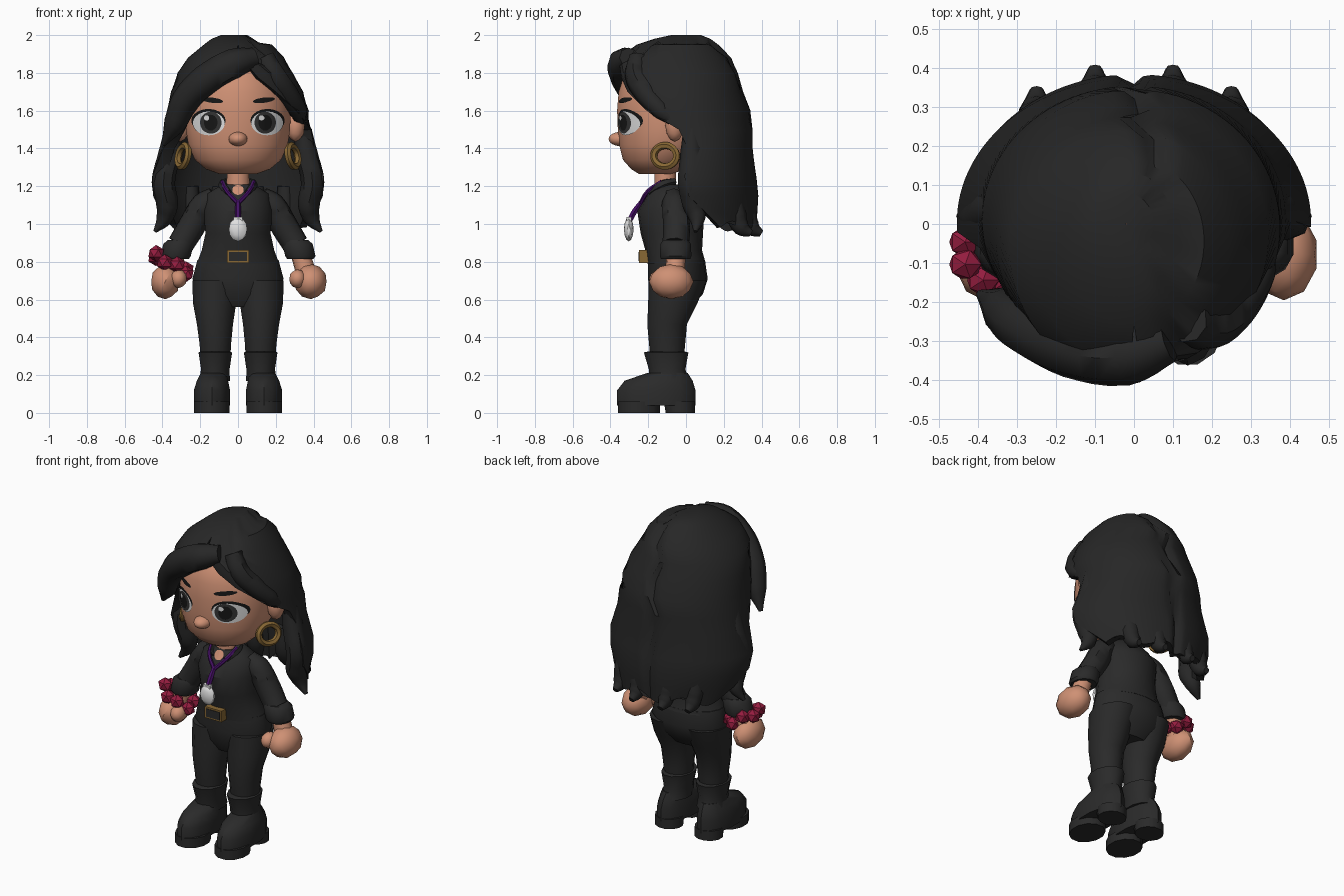
import bpy, bmesh, math
from mathutils import Vector, Matrix
from mathutils.bvhtree import BVHTree

if "Cube" in bpy.data.objects:
    bpy.data.objects.remove(bpy.data.objects["Cube"])


def material(name, r, g, b):
    m = bpy.data.materials.new(name)
    m.use_nodes = True
    m.diffuse_color = (r, g, b, 1)
    node = m.node_tree.nodes["Principled BSDF"]
    node.inputs["Base Color"].default_value = (r, g, b, 1)
    node.inputs["Roughness"].default_value = 0.8
    return m


HAIR = material("hair black", 0.02, 0.02, 0.02)
CLOTH = material("cloth black", 0.023, 0.023, 0.023)
SKIN = material("skin", 0.62, 0.28, 0.175)
GOLD = material("old gold", 0.25, 0.14, 0.035)
RED = material("crimson", 0.3, 0.012, 0.05)
PURPLE = material("purple", 0.06, 0.005, 0.13)
WHITE = material("white", 0.75, 0.75, 0.75)
IRIS = material("iris grey", 0.035, 0.035, 0.035)
INK = material("ink", 0.008, 0.008, 0.008)


def finish(name, bm, mat, angle=40, fix=True):
    if fix:
        bmesh.ops.recalc_face_normals(bm, faces=bm.faces[:])
    me = bpy.data.meshes.new(name)
    bm.to_mesh(me)
    bm.free()
    me.materials.append(mat)
    ob = bpy.data.objects.new(name, me)
    bpy.context.collection.objects.link(ob)
    shade(ob, angle)
    return ob


def shade(ob, angle):
    if angle:
        bpy.ops.object.select_all(action="DESELECT")
        ob.select_set(True)
        bpy.context.view_layer.objects.active = ob
        bpy.ops.object.shade_smooth_by_angle(angle=math.radians(angle))


def skin_rings(name, rings, mat, angle=40):
    """Join closed rings of points, capping both ends."""
    bm = bmesh.new()
    rows = [[bm.verts.new(p) for p in ring] for ring in rings]
    n = len(rows[0])
    for a, b in zip(rows, rows[1:]):
        for i in range(n):
            j = (i + 1) % n
            bm.faces.new((a[i], a[j], b[j], b[i]))
    bm.faces.new(rows[0])
    bm.faces.new(rows[-1])
    return finish(name, bm, mat, angle)


def loft(name, rings, mat, n=14, side=1, angle=40):
    """Stack ellipses given as (z, cx, cy, rx, ry)."""
    turns = [2 * math.pi * (i + 0.5) / n for i in range(n)]
    return skin_rings(name, [[(side * (cx + rx * math.cos(t)), cy + ry * math.sin(t), z)
                              for t in turns] for z, cx, cy, rx, ry in rings], mat, angle)


def blob(name, centre, size, mat, detail=2, angle=40):
    bm = bmesh.new()
    bmesh.ops.create_icosphere(bm, subdivisions=detail, radius=1,
                               matrix=Matrix.Translation(centre) @ Matrix.Diagonal((*size, 1)))
    return finish(name, bm, mat, angle)


def box(name, centre, size, mat):
    bm = bmesh.new()
    bmesh.ops.create_cube(bm, size=1, matrix=Matrix.Translation(centre) @ Matrix.Diagonal((*size, 1)))
    return finish(name, bm, mat, 0)


def tube(name, pts, mat, sides=2, cyclic=False):
    """Tapered tube through points given as (x, y, z, radius)."""
    cu = bpy.data.curves.new(name, "CURVE")
    cu.dimensions = "3D"
    cu.bevel_depth, cu.bevel_resolution, cu.resolution_u = 1, sides, 4
    cu.use_fill_caps = True
    sp = cu.splines.new("BEZIER")
    sp.bezier_points.add(len(pts) - 1)
    sp.use_cyclic_u = cyclic
    for bp, (x, y, z, r) in zip(sp.bezier_points, pts):
        bp.co, bp.radius = (x, y, z), r
        bp.handle_left_type = bp.handle_right_type = "AUTO"
    cu.materials.append(mat)
    ob = bpy.data.objects.new(name, cu)
    bpy.context.collection.objects.link(ob)
    bpy.ops.object.select_all(action="DESELECT")
    ob.select_set(True)
    bpy.context.view_layer.objects.active = ob
    bpy.ops.object.convert(target="MESH")
    shade(bpy.context.view_layer.objects.active, 45)


def decal(name, target, cx, cz, rx, rz, mat, lift, tilt=0, n=20):
    """Thin elliptical plate laid on the front of a mesh."""
    me = target.data
    tree = BVHTree.FromPolygons([v.co for v in me.vertices], [p.vertices[:] for p in me.polygons])

    def put(x, z):
        hit = tree.ray_cast(Vector((x, -2, z)), Vector((0, 1, 0)))
        return bm.verts.new(hit[0] + hit[1].normalized() * lift)

    bm = bmesh.new()
    mid = put(cx, cz)
    last = None
    for k in (0.25, 0.5, 0.75, 1):
        row = []
        for i in range(n):
            t = 2 * math.pi * i / n
            dx = k * rx * math.cos(t)
            row.append(put(cx + dx, cz + k * rz * math.sin(t) + tilt * dx))
        for i in range(n):
            j = (i + 1) % n
            bm.faces.new((last[i], row[i], row[j], last[j]) if last else (mid, row[i], row[j]))
        last = row
    finish(name, bm, mat, 60, fix=False)


# Head and face
head = loft("head", [(1.265, 0, -.16, .1, .09), (1.29, 0, -.15, .17, .14), (1.34, 0, -.13, .23, .205),
                     (1.42, 0, -.11, .265, .245), (1.5, 0, -.1, .277, .262), (1.6, 0, -.1, .28, .266),
                     (1.7, 0, -.1, .265, .258), (1.8, 0, -.09, .22, .235), (1.88, 0, -.08, .12, .14)],
            SKIN, 32)
blob("nose", (0, -.345, 1.45), (.05, .065, .038), SKIN, 3, 60)
loft("neck", [(1.14, 0, -.11, .065, .06), (1.29, 0, -.11, .06, .06)], SKIN, 12)
for s, side in ((1, "left"), (-1, "right")):
    decal(side + "_eyelash", head, s * .155, 1.547, .09, .062, INK, .003)
    decal(side + "_eye_white", head, s * .152, 1.533, .083, .063, WHITE, .0055)
    decal(side + "_iris", head, s * .14, 1.537, .056, .058, IRIS, .008)
    decal(side + "_pupil", head, s * .14, 1.537, .035, .042, INK, .0095)
    decal(side + "_eye_glint", head, s * .14 - .02, 1.562, .014, .014, WHITE, .0115)
    decal(side + "_eyebrow", head, s * .135, 1.655, .058, .014, INK, .004, s * .12)
    blob(side + "_ear", (s * .305, -.06, 1.52), (.05, .05, .085), SKIN)
    hoop = [2 * math.pi * i / 8 for i in range(8)]
    tube(side + "_hoop_earring", [(s * (.29 + .025 * math.cos(t) - .01 * math.sin(t)), -.11 + .06 * math.cos(t),
                                   1.36 + .055 * math.sin(t), .019) for t in hoop], GOLD, 1, True)

# Hair shell: C-shaped sections (z, cx, cy, rx, ry, left gap, right gap, inner scale)
SECTIONS = [(2.0, -.02, 0, .07, .08, 0, 0, .01), (1.98, -.01, -.02, .13, .15, 0, 0, .3),
            (1.95, 0, -.045, .18, .215, 0, 0, .7), (1.88, -.01, -.06, .255, .3, 6, 0, .88),
            (1.8, -.015, -.06, .305, .335, 25, 5, .9), (1.7, -.005, -.035, .35, .34, 36, 32, .88),
            (1.6, 0, -.01, .375, .355, 56, 48, .86), (1.5, 0, .01, .39, .345, 82, 58, .85),
            (1.4, 0, .01, .405, .345, 90, 78, .85), (1.25, 0, .005, .455, .37, 88, 86, .84),
            (1.15, 0, 0, .45, .385, 92, 92, .84), (1.06, 0, .01, .425, .37, 105, 105, .86),
            (.99, 0, .01, .41, .365, 118, 118, .9)]
hair_rings = []
for z, cx, cy, rx, ry, gap_l, gap_r, inner in SECTIONS:
    outer, inside = [], []
    for i in range(61):
        t = math.radians(gap_l + (360 - gap_l - gap_r) * i / 60)
        x, y = rx * math.sin(t), -ry * math.cos(t)
        part_x = .11 - .3 * max(0, cy + y)
        part = math.exp(-((cx + x - part_x) / .022) ** 2)
        wave = .025 * math.sin(t * 9) if z < 1 else 0
        k = 1 - .07 * part
        outer.append((cx + x * k, cy + y * k, z - .025 * part + wave))
        inside.append((cx + x * inner * k, cy + y * inner * k, z - .025 * part + wave - .004))
    hair_rings.append(outer + inside[::-1])
skin_rings("hair_shell", hair_rings, HAIR, 35)

# Swept fringe and loose locks
tube("fringe_right", [(.09, -.3, 1.88, .055), (-.02, -.335, 1.85, .08), (-.17, -.31, 1.76, .085),
                      (-.28, -.26, 1.65, .075), (-.335, -.22, 1.53, .06), (-.395, -.18, 1.42, .012)], HAIR)
tube("fringe_left", [(.14, -.25, 1.88, .055), (.19, -.265, 1.79, .06), (.26, -.21, 1.69, .06),
                     (.315, -.13, 1.6, .05), (.34, -.05, 1.53, .02)], HAIR)
for s, side in ((1, "left"), (-1, "right")):
    tube(side + "_side_lock", [(s * .345, .03, 1.5, .045), (s * .36, .03, 1.38, .06), (s * .395, .02, 1.22, .062),
                               (s * .375, .04, 1.1, .058), (s * .39, .06, 1.03, .045),
                               (s * .44, .05, .96, .01)], HAIR)
    for i, (x, y) in enumerate(((.1, .33), (.25, .275))):
        tube(f"{side}_back_tip_{i}", [(s * x, y - .02, 1.2, .04), (s * x, y - .01, 1.05, .055),
                                      (s * x, y + .02, .98, .045), (s * x, y + .07, .95, .018)], HAIR)

# Shirt, collar and hips
torso = loft("shirt", [(.79, 0, -.05, .222, .155), (.86, 0, -.065, .195, .15), (.95, 0, -.075, .175, .165),
                       (1.07, 0, -.08, .185, .178), (1.16, 0, -.085, .165, .115), (1.21, 0, -.09, .085, .08)],
             CLOTH, 18)
loft("hips", [(.56, 0, -.06, .14, .09), (.63, 0, -.05, .215, .14), (.71, 0, -.043, .245, .158),
              (.81, 0, -.05, .218, .15)], CLOTH, 18)
decal("open_neckline", torso, 0, 1.178, .03, .026, SKIN, .004)
tube("lanyard_drop", [(0, -.235, 1.12, .012), (0, -.27, 1.07, .017), (0, -.298, 1.02, .016)], PURPLE, 1)
for s, side in ((1, "left"), (-1, "right")):
    tube(side + "_collar", [(s * .05, -.06, 1.225, .02), (s * .08, -.12, 1.21, .025),
                            (s * .05, -.195, 1.165, .018)], CLOTH, 1)
    tube(side + "_lanyard", [(s * .085, -.13, 1.225, .01), (s * .06, -.2, 1.175, .011),
                             (0, -.24, 1.11, .012)], PURPLE, 1)
blob("badge", (0, -.303, .972), (.05, .026, .064), WHITE, 2, 25)
box("badge_clip", (0, -.302, 1.02), (.05, .025, .035), WHITE)
box("belt_buckle", (0, -.22, .828), (.118, .055, .07), GOLD)
box("buckle_inset", (0, -.248, .828), (.095, .006, .05), CLOTH)

# Limbs and boots
for s, side in ((1, "left"), (-1, "right")):
    loft(side + "_trouser_leg", [(.25, .12, -.1, .08, .085), (.36, .12, -.1, .085, .095),
                                 (.47, .122, -.1, .098, .105), (.58, .124, -.07, .117, .13),
                                 (.7, .12, -.045, .125, .154)], CLOTH, 14, s)
    loft(side + "_boot_shaft", [(.17, .125, -.09, .085, .11), (.23, .12, -.1, .078, .1),
                                (.32, .12, -.105, .092, .122), (.325, .12, -.105, .08, .1)], CLOTH, 12, s)
    loft(side + "_boot_foot", [(.04, .138, -.157, .097, .207), (.12, .138, -.157, .098, .207),
                               (.17, .135, -.145, .085, .18), (.21, .13, -.1, .07, .11)], CLOTH, 14, s)
    loft(side + "_boot_sole", [(0, .138, -.25, .097, .115), (.06, .138, -.25, .097, .115)], CLOTH, 12, s)
    loft(side + "_boot_heel", [(0, .138, -.03, .085, .08), (.06, .138, -.035, .085, .085)], CLOTH, 12, s)
    tube(side + "_sleeve", [(s * .12, -.07, 1.15, .05), (s * .18, -.06, 1.1, .07),
                            (s * .25, -.05, .98, .073), (s * .305, -.055, .89, .07)], CLOTH)
    loft(side + "_cuff", [(.815, .33, -.055, .072, .08), (.83, .33, -.055, .083, .087),
                          (.895, .315, -.055, .083, .083), (.915, .305, -.055, .068, .07)], CLOTH, 12, s)
    tube(side + "_wrist", [(s * .32, -.05, .87, .05), (s * .365, -.06, .73, .055)], SKIN)
    blob(side + "_hand", (s * .385, -.078, .695), (.088 if s > 0 else .078, .118, .093), SKIN, 2, 30)
    blob(side + "_thumb", (s * .315, -.14, .71), (.045, .055, .05), SKIN, 2, 30)

# Beaded bracelet on the right wrist
for i in range(8):
    t = 2 * math.pi * (i + 0.5) / 8
    dx = .085 * math.cos(t)
    blob(f"bracelet_bead_{i}", (-.355 + dx, -.075 + .075 * math.sin(t), .79 - .55 * dx + .012 * (-1) ** i),
         (.046, .042, .044), RED, 1, 0)
